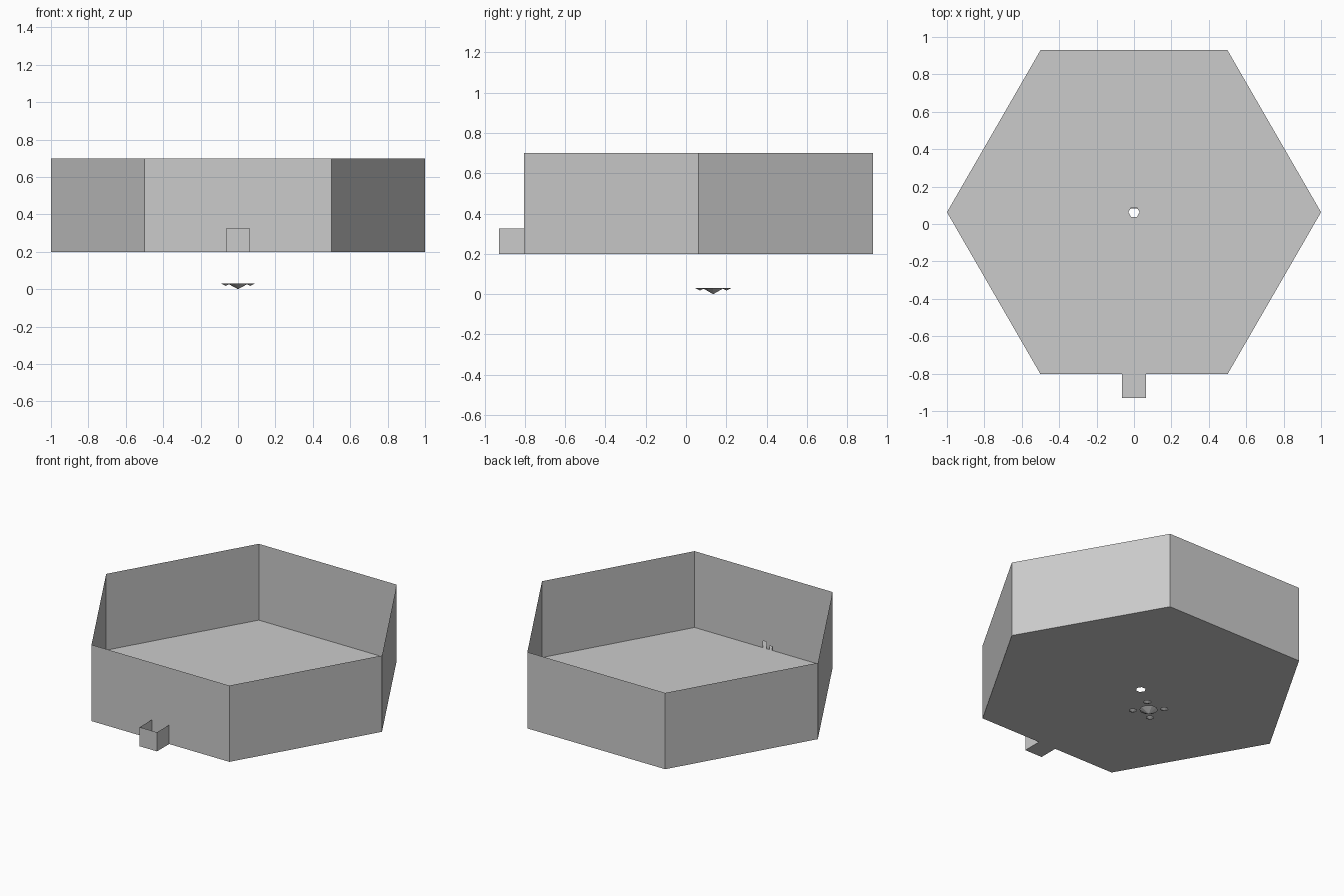
import bpy, bmesh, math

if "Cube" in bpy.data.objects:
    bpy.data.objects.remove(bpy.data.objects["Cube"])

CY, Z0, Z1 = 0.063, 0.20, 0.70
FRONT = CY - math.sqrt(3) / 2


def hexagon(r, z, cx=0.0, cy=CY):
    return [(cx + r * math.cos(math.pi * i / 3), cy + r * math.sin(math.pi * i / 3), z) for i in range(6)]


def make(name, faces):
    bm = bmesh.new()
    for f in faces:
        bm.faces.new([bm.verts.new(p) for p in f])
    bmesh.ops.remove_doubles(bm, verts=bm.verts, dist=1e-5)
    me = bpy.data.meshes.new(name)
    bm.to_mesh(me)
    bm.free()
    ob = bpy.data.objects.new(name, me)
    bpy.context.collection.objects.link(ob)
    return ob


# basin floor with a hexagonal drain hole
outer, inner, top = hexagon(1, Z0), hexagon(0.03, Z0), hexagon(1, Z1)
make("basin_floor", [[outer[i], outer[(i + 1) % 6], inner[(i + 1) % 6], inner[i]] for i in range(6)])

# thin side walls, leaving out the front one
make("basin_walls", [[outer[i], outer[(i + 1) % 6], top[(i + 1) % 6], top[i]] for i in range(6) if i != 4])

# front wall with small outlet slits at floor level
strips = [(-0.5, -0.065, 0), (-0.065, -0.045, 0.025), (-0.045, -0.02, 0),
          (-0.02, 0.005, 0.045), (0.005, 0.5, 0)]
make("front_wall", [[(a, FRONT, Z0 + h), (b, FRONT, Z0 + h), (b, FRONT, Z1), (a, FRONT, Z1)]
                    for a, b, h in strips])

# open-topped outlet box
w, yf, zt = 0.063, -0.929, 0.325
path = [(-w, FRONT), (-w, yf), (w, yf), (w, FRONT)]
sides = [[(*p, Z0), (*q, Z0), (*q, zt), (*p, zt)] for p, q in zip(path, path[1:])]
make("outlet_box", sides + [[(*p, Z0) for p in reversed(path)]])


# drain ornament below the floor: a shallow inverted cone with four small ones
def inverted_cone(name, x, y, r, depth):
    rim, n = [], 10
    for i in range(n):
        a = 2 * math.pi * i / n
        rim.append((x + r * math.cos(a), y + r * math.sin(a), 0.03))
    tip = (x, y, 0.03 - depth)
    make(name, [[rim[(i + 1) % n], rim[i], tip] for i in range(n)] + [rim])


inverted_cone("drain_centre", 0, 0.135, 0.055, 0.03)
for sx in (-1, 1):
    for sy in (-1, 1):
        inverted_cone("drain_petal", sx * 0.066, 0.135 + sy * 0.066, 0.025, 0.012)
